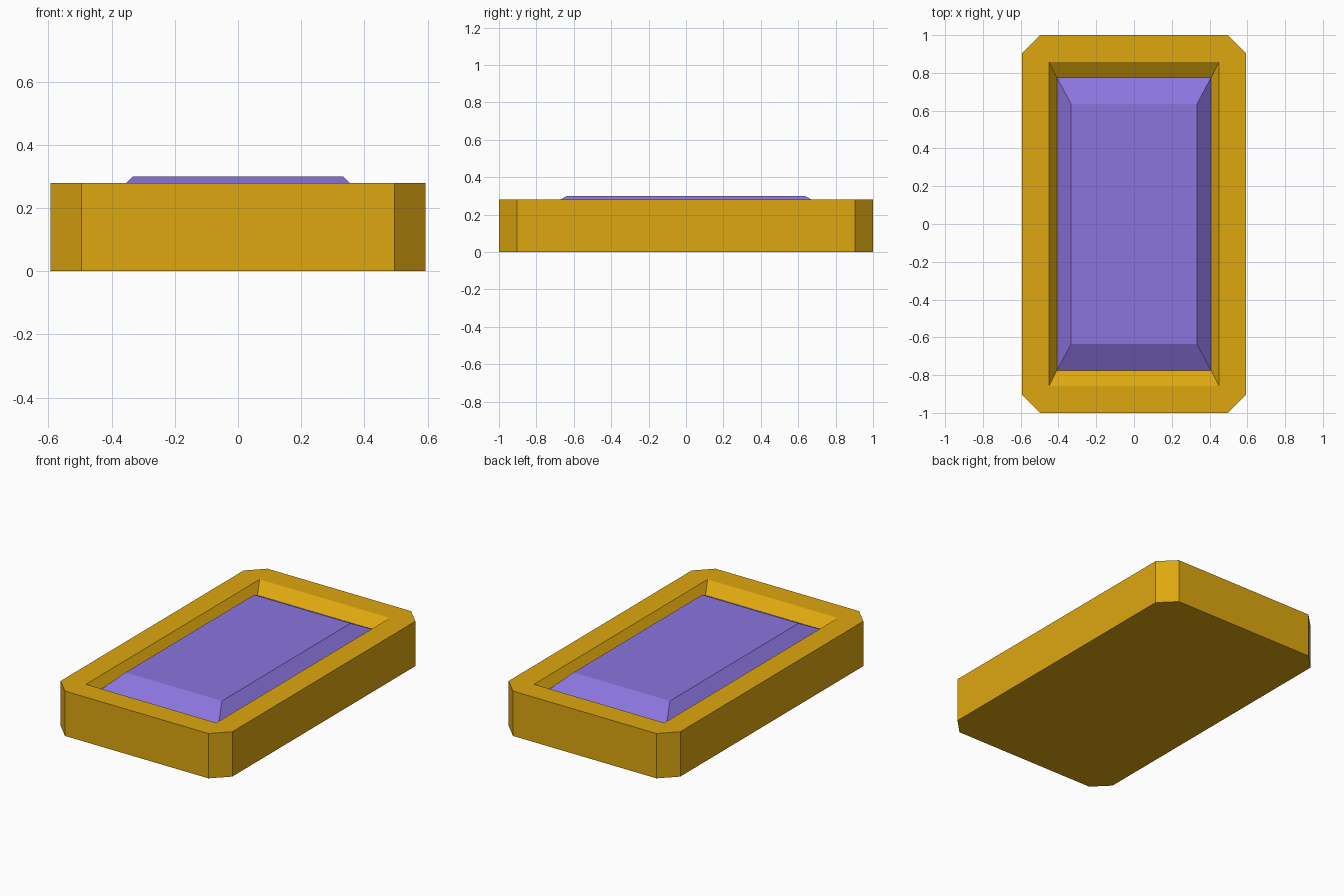
import bpy
import bmesh

cube = bpy.data.objects.get("Cube")
if cube:
    bpy.data.objects.remove(cube, do_unlink=True)


def make_material(name, color):
    mat = bpy.data.materials.new(name)
    mat.use_nodes = True
    mat.diffuse_color = (*color, 1)
    mat.node_tree.nodes["Principled BSDF"].inputs["Base Color"].default_value = (*color, 1)
    return mat


def ring(bm, hx, hy, z, cut=0):
    """Counter-clockwise rectangle; a cut gives it chamfered corners."""
    verts = []
    for sx, sy in ((1, -1), (1, 1), (-1, 1), (-1, -1)):
        x, y = sx * hx, sy * hy
        if not cut:
            verts.append(bm.verts.new((x, y, z)))
            continue
        pair = [(x - sx * cut, y), (x, y - sy * cut)]
        if sx == sy:
            pair.reverse()
        verts += [bm.verts.new((px, py, z)) for px, py in pair]
    return verts


def bridge(bm, low, high):
    n = len(low)
    for i in range(n):
        j = (i + 1) % n
        bm.faces.new((low[i], low[j], high[j], high[i]))


def finish(bm, name, mat):
    bmesh.ops.recalc_face_normals(bm, faces=bm.faces[:])
    mesh = bpy.data.meshes.new(name)
    bm.to_mesh(mesh)
    bm.free()
    mesh.materials.append(mat)
    obj = bpy.data.objects.new(name, mesh)
    bpy.context.collection.objects.link(obj)
    return obj


gold = make_material("gold", (0.73, 0.39, 0.005))
purple = make_material("purple", (0.26, 0.178, 0.73))

TOP, FLOOR = 0.28, 0.225

# Setting: chamfered block with a recess whose walls slope inward
bm = bmesh.new()
base = ring(bm, 0.593, 1.0, 0, 0.097)
rim = ring(bm, 0.593, 1.0, TOP, 0.097)
mouth = ring(bm, 0.45, 0.857, TOP)
floor = ring(bm, 0.408, 0.775, FLOOR)
bm.faces.new(base)
bridge(bm, base, rim)
for i in range(4):
    j = (i + 1) % 4
    bm.faces.new((rim[2 * i], rim[2 * i + 1], mouth[i]))
    bm.faces.new((rim[2 * i + 1], rim[2 * j], mouth[j], mouth[i]))
bridge(bm, mouth, floor)
bm.faces.new(floor)
finish(bm, "setting", gold)

# Gem: bevelled slab filling the recess and rising just above the rim
bm = bmesh.new()
girdle = ring(bm, 0.408, 0.775, FLOOR)
table = ring(bm, 0.333, 0.635, 0.3)
bm.faces.new(girdle)
bridge(bm, girdle, table)
bm.faces.new(table)
finish(bm, "gem", purple)
